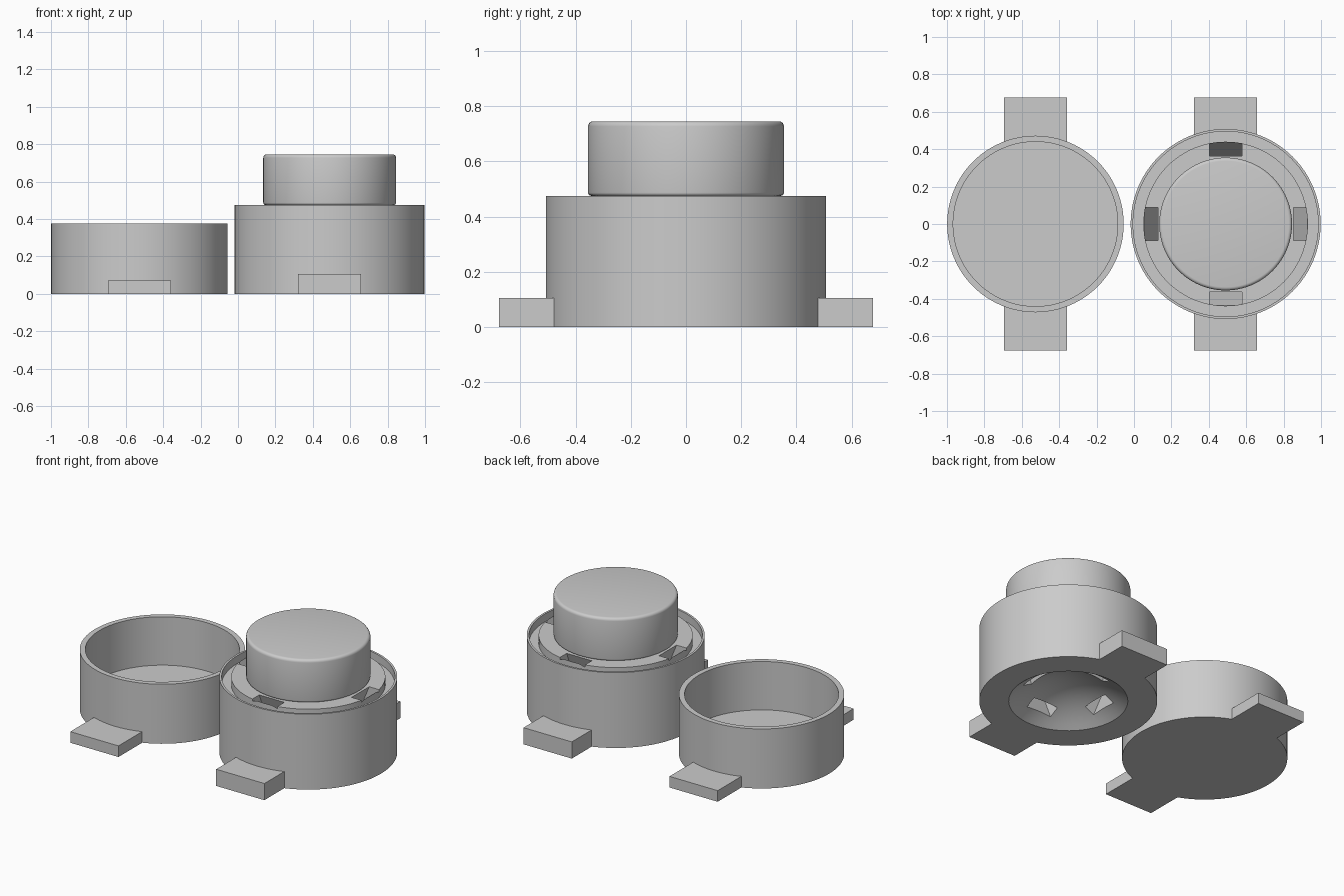
import bpy, bmesh
from math import sin, cos, asin, pi, radians
from mathutils import Matrix, Vector

cube = bpy.data.objects.get("Cube")
if cube:
    bpy.data.objects.remove(cube, do_unlink=True)

grey = bpy.data.materials.new("plain grey")
grey.use_nodes = True
colour = (0.6, 0.6, 0.6, 1)
grey.diffuse_color = colour
grey.node_tree.nodes["Principled BSDF"].inputs["Base Color"].default_value = colour

SEGMENTS = 96
BODY_X, LID_X = 0.49, -0.527
BODY_R, LID_R = 0.508, 0.472


def finish(name, bm, location=(0, 0, 0)):
    bmesh.ops.recalc_face_normals(bm, faces=bm.faces)
    mesh = bpy.data.meshes.new(name)
    bm.to_mesh(mesh)
    bm.free()
    mesh.materials.append(grey)
    obj = bpy.data.objects.new(name, mesh)
    obj.location = location
    bpy.context.collection.objects.link(obj)
    return obj


def smooth(obj):
    obj.data.shade_smooth()
    obj.data.set_sharp_from_angle(angle=radians(30))


def lathe(name, profile, x):
    """Revolve (radius, height) points that start and end on the axis."""
    bm = bmesh.new()
    verts = [bm.verts.new((r, 0, z)) for r, z in profile]
    edges = [bm.edges.new(pair) for pair in zip(verts, verts[1:])]
    bmesh.ops.spin(bm, geom=verts + edges, cent=(0, 0, 0), axis=(0, 0, 1),
                   angle=2 * pi, steps=SEGMENTS, use_merge=True)
    bmesh.ops.remove_doubles(bm, verts=bm.verts, dist=1e-5)
    return finish(name, bm, (x, 0, 0))


def prism(bm, points, height):
    face = bm.faces.new([bm.verts.new((x, y, 0)) for x, y in points])
    up = bmesh.ops.extrude_face_region(bm, geom=[face])["geom"]
    bmesh.ops.translate(bm, vec=(0, 0, height),
                        verts=[v for v in up if isinstance(v, bmesh.types.BMVert)])


def corner(r, z, size, start):
    """Quarter-round profile points about a centre."""
    return [(r + size * cos(start + i * pi / 8), z + size * sin(start + i * pi / 8))
            for i in range(5)]


# Body with hollow dome below, ring groove on top and a round knob
dome = [(0.34 * i / 10, 0.13 * (1 - (i / 10) ** 2)) for i in range(11)]
profile = dome + [(BODY_R, 0), (BODY_R, 0.475), (0.495, 0.475), (0.495, 0.425),
                  (0.44, 0.425), (0.44, 0.475)]
profile += corner(0.343, 0.487, 0.012, -pi / 2)
profile += corner(0.337, 0.727, 0.018, 0) + [(0, 0.745)]
body = lathe("body", profile, BODY_X)

# Four slanted channels from the top ring down into the dome
bm = bmesh.new()
slope, low, high = 0.407, -0.02, 0.52
for turn in range(4):
    spin = Matrix.Rotation(turn * pi / 2, 4, "Z")
    box = bmesh.ops.create_cube(bm, size=1)["verts"]
    for v in box:
        z = high if v.co.z > 0 else low
        r = (0.437 if v.co.x > 0 else 0.363) + (z - 0.475) * slope
        v.co = spin @ Vector((r, v.co.y * 0.175, z))
cutter = finish("channel_cutter", bm, (BODY_X, 0, 0))
cutter.hide_render = True
cut = body.modifiers.new("channels", "BOOLEAN")
cut.operation, cut.solver, cut.object = "DIFFERENCE", "EXACT", cutter
bpy.context.view_layer.update()
result = bpy.data.meshes.new_from_object(
    body.evaluated_get(bpy.context.evaluated_depsgraph_get()))
body.modifiers.clear()
body.data = result
bpy.data.objects.remove(cutter, do_unlink=True)
smooth(body)

# Open lid with a thick floor
lid = lathe("lid", [(0, 0), (LID_R, 0), (LID_R, 0.375), (0.44, 0.375),
                    (0.44, 0.07), (0, 0.07)], LID_X)
smooth(lid)

# Front and back grip tabs, curved where they meet the walls
for part, x, radius, height in (("body", BODY_X, BODY_R, 0.105),
                                ("lid", LID_X, LID_R, 0.07)):
    for side, sign in (("front", -1), ("back", 1)):
        half, inner = 0.168, radius - 0.01
        sweep = asin(half / inner)
        arc = [(inner * sin(sweep * i / 6), sign * inner * cos(sweep * i / 6))
               for i in range(-6, 7)]
        bm = bmesh.new()
        prism(bm, arc + [(half, sign * 0.677), (-half, sign * 0.677)], height)
        finish(part + "_tab_" + side, bm, (x, 0, 0))
